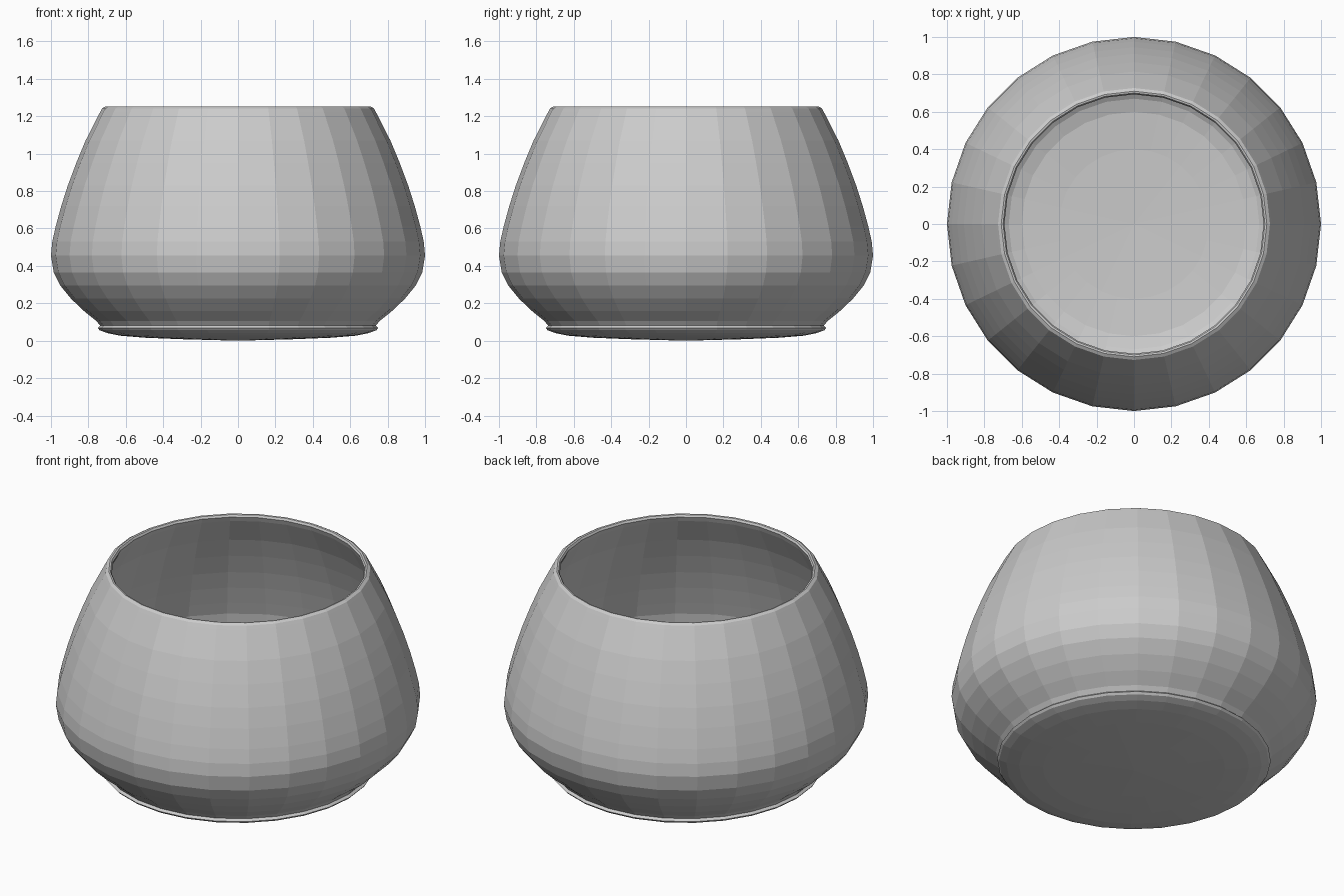
import bpy, bmesh
from math import tau
from mathutils import Matrix, Vector

cube = bpy.data.objects.get("Cube")
if cube:
    bpy.data.objects.remove(cube, do_unlink=True)

SIDES = 28

grey = bpy.data.materials.new("plain grey")
grey.use_nodes = True
colour = (0.6, 0.6, 0.6, 1)
grey.diffuse_color = colour
grey.node_tree.nodes["Principled BSDF"].inputs["Base Color"].default_value = colour


def lathe(name, profile):
    """Turn a (radius, height) profile around z into a faceted shell."""
    bm = bmesh.new()
    points = [bm.verts.new((r, 0, z)) for r, z in profile]
    edges = [bm.edges.new(pair) for pair in zip(points, points[1:])]
    bmesh.ops.spin(bm, geom=points + edges, cent=(0, 0, 0), axis=(0, 0, 1),
                   angle=tau, steps=SIDES, use_merge=True)
    bmesh.ops.remove_doubles(bm, verts=bm.verts, dist=0.0005)
    bmesh.ops.recalc_face_normals(bm, faces=bm.faces)
    mesh = bpy.data.meshes.new(name)
    bm.to_mesh(mesh)
    bm.free()
    mesh.materials.append(grey)
    obj = bpy.data.objects.new(name, mesh)
    bpy.context.collection.objects.link(obj)
    return obj


# Underside and foot ring
foot = [(0, 0), (0.3, 0.008), (0.5, 0.016), (0.63, 0.027), (0.7, 0.041),
        (0.74, 0.056), (0.75, 0.068), (0.737, 0.08)]

# Rounded belly rising to the shoulder
belly = [(0.757, 0.105), (0.825, 0.16), (0.893, 0.225), (0.95, 0.295),
         (0.985, 0.365), (1.0, 0.455), (0.993, 0.53), (0.975, 0.61),
         (0.945, 0.72), (0.91, 0.83), (0.865, 0.95), (0.815, 1.07),
         (0.737, 1.223)]

# Rounded rim
rim = [(0.727, 1.242), (0.71, 1.252), (0.7, 1.25), (0.693, 1.238)]

# Inner wall and floor
inside = [(0.704, 1.21), (0.782, 1.06), (0.832, 0.94), (0.877, 0.82),
          (0.912, 0.71), (0.942, 0.605), (0.962, 0.53), (0.967, 0.455),
          (0.954, 0.375), (0.92, 0.31), (0.866, 0.245), (0.8, 0.18),
          (0.73, 0.122), (0.67, 0.085), (0.6, 0.065), (0.4, 0.05), (0, 0.04)]

lathe("bowl", foot + belly + rim + inside)
